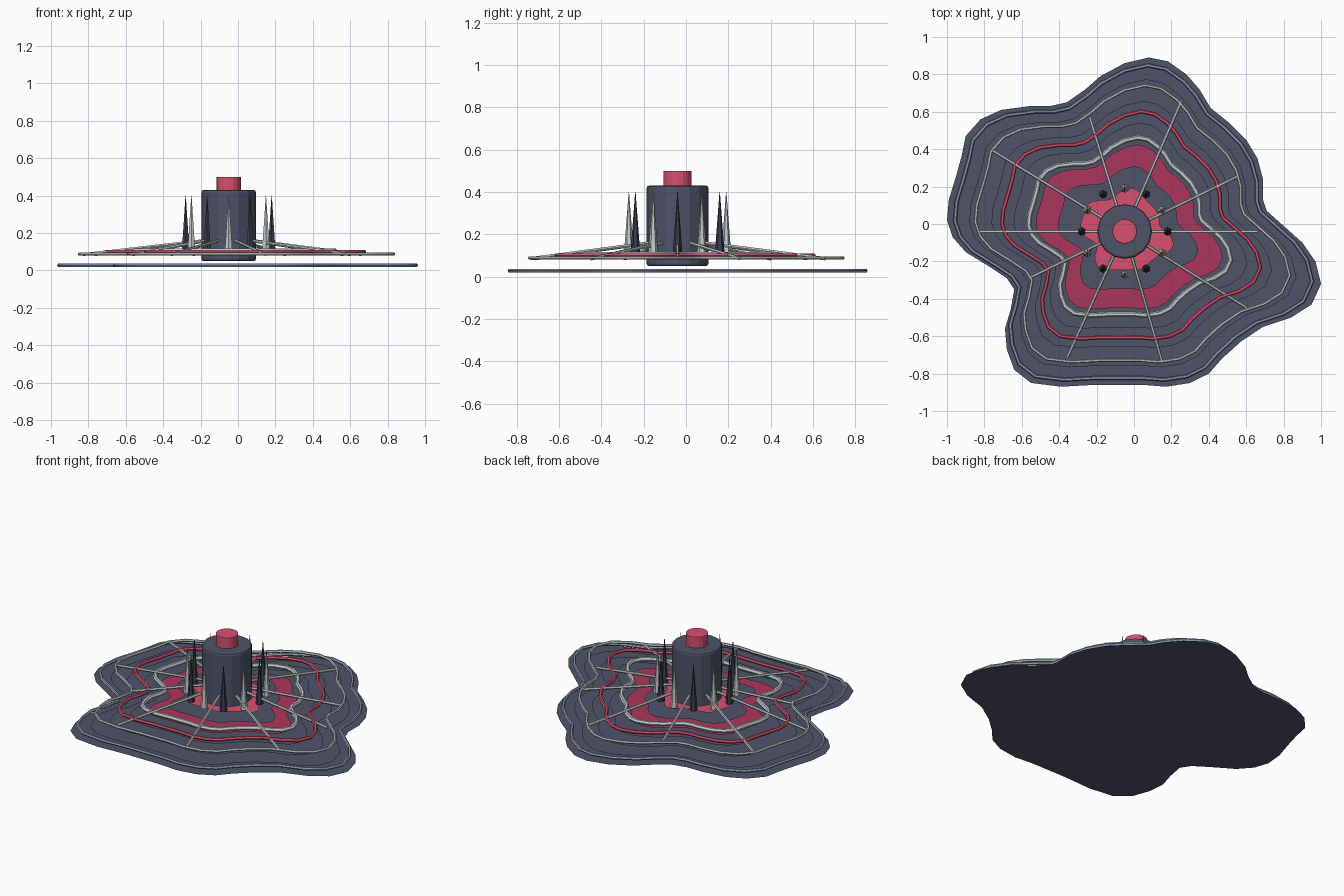
import bpy, bmesh, math
from mathutils import Vector

if "Cube" in bpy.data.objects:
    bpy.data.objects.remove(bpy.data.objects["Cube"])

HUB = Vector((-0.05, -0.04, 0))


def srgb(r, g, b):
    f = lambda c: (c / 255 / 12.92) if c < 11 else ((c / 255 + 0.055) / 1.055) ** 2.4
    return (f(r), f(g), f(b), 1)


def material(name, rgb):
    m = bpy.data.materials.new(name)
    m.diffuse_color = srgb(*rgb)
    m.use_nodes = True
    m.node_tree.nodes["Principled BSDF"].inputs["Base Color"].default_value = m.diffuse_color
    return m


SLATE = material("slate", (80, 83, 105))
CRIMSON = material("crimson", (172, 54, 92))
PINK = material("rose", (216, 80, 112))
GREY = material("pale grey", (198, 203, 203))
BLUE = material("steel blue", (150, 158, 188))
DARK = material("dark slate", (58, 60, 76))

# wavy outline around the hub, in hundredths
OUTLINE = [(13, 93), (23, 91), (33, 84), (40, 76), (46, 66), (56, 58), (65, 49), (71, 39),
           (74, 28), (74, 17), (76, 11), (85, 3), (95, -6), (102, -16), (105, -28),
           (100, -39), (89, -46), (74, -51), (62, -59), (52, -68), (45, -76), (35, -81),
           (22, -83), (10, -82), (-2, -82), (-16, -82), (-34, -83), (-50, -81),
           (-59, -74), (-63, -63), (-64, -52), (-61, -42), (-59, -31), (-63, -25),
           (-72, -19), (-85, -11), (-92, -3), (-95, 6), (-94, 17), (-90, 30), (-87, 41),
           (-85, 51), (-77, 60), (-66, 65), (-51, 67), (-40, 67), (-31, 69), (-21, 76),
           (-13, 83), (0, 90)]


def contour(scale, z):
    return [HUB + Vector((x * scale / 100, y * scale / 100, z)) for x, y in OUTLINE]


def finish(bm, name, mat):
    me = bpy.data.meshes.new(name)
    bm.to_mesh(me)
    bm.free()
    ob = bpy.data.objects.new(name, me)
    bpy.context.collection.objects.link(ob)
    me.materials.append(mat)
    return ob


def activate(ob):
    bpy.ops.object.select_all(action='DESELECT')
    ob.select_set(True)
    bpy.context.view_layer.objects.active = ob


def sheet(name, scale, z, mat):
    bm = bmesh.new()
    face = bm.faces.new([bm.verts.new(p) for p in contour(scale, z)])
    face.normal_update()
    if face.normal.z < 0:
        face.normal_flip()
    finish(bm, name, mat)


def tube(name, points, radius, mat, cyclic):
    cu = bpy.data.curves.new(name, 'CURVE')
    cu.dimensions = '3D'
    cu.bevel_depth = radius
    cu.bevel_resolution = 1
    cu.use_fill_caps = True
    sp = cu.splines.new('POLY')
    sp.points.add(len(points) - 1)
    for q, p in zip(sp.points, points):
        q.co = (*p, 1)
    sp.use_cyclic_u = cyclic
    cu.materials.append(mat)
    ob = bpy.data.objects.new(name, cu)
    bpy.context.collection.objects.link(ob)
    activate(ob)
    bpy.ops.object.convert(target='MESH')
    bpy.ops.object.shade_smooth_by_angle(angle=math.radians(50))


def cone(name, pos, z0, z1, r0, r1, sides, mat, bevel=0):
    bm = bmesh.new()
    bmesh.ops.create_cone(bm, cap_ends=True, segments=sides, radius1=r0, radius2=r1,
                          depth=z1 - z0)
    bmesh.ops.translate(bm, verts=bm.verts, vec=pos + Vector((0, 0, (z0 + z1) / 2)))
    if bevel:
        rims = [e for e in bm.edges if abs(e.verts[0].co.z - e.verts[1].co.z) < 1e-4]
        bmesh.ops.bevel(bm, geom=rims, offset=bevel, segments=2, affect='EDGES', profile=0.5)
    return finish(bm, name, mat)


# terraced sheets rising towards the hub
fills = [SLATE, SLATE, SLATE, SLATE, CRIMSON, SLATE, PINK, SLATE]
for i, mat in enumerate(fills):
    sheet(f"terrace_{i + 1}", 1 - i / 8, i * 0.016, mat)

# contour rings
tube("rim_ring", contour(0.955, 0.028), 0.01, BLUE, True)
tube("outer_ring", contour(0.84, 0.088), 0.009, GREY, True)
tube("middle_ring", contour(0.69, 0.1), 0.011, PINK, True)
tube("inner_ring", contour(0.54, 0.105), 0.014, GREY, True)

# spokes from the tower to the outer ring: (degrees, length)
for a, r in [(0, .71), (26, .68), (66.5, .76), (107, .64), (148.5, .84), (180, .78),
             (206, .57), (245.5, .74), (286, .72), (328, .77)]:
    d = Vector((math.cos(math.radians(a)), math.sin(math.radians(a)), 0))
    tube("spoke", [HUB + d * 0.13 + Vector((0, 0, 0.16)),
                   HUB + d * r + Vector((0, 0, 0.085))], 0.009, GREY, False)

# central tower with cap
for ob in (cone("tower", HUB, 0.05, 0.43, 0.146, 0.146, 16, SLATE, 0.012),
           cone("tower_cap", HUB, 0.42, 0.5, 0.066, 0.066, 16, PINK, 0.004)):
    activate(ob)
    bpy.ops.object.shade_smooth_by_angle(angle=math.radians(20))

# ring of spikes in alternating colours
for k in range(12):
    a = math.radians(30 * k)
    pos = HUB + Vector((math.cos(a), math.sin(a), 0)) * 0.23
    cone("spike", pos, 0.11, 0.4, 0.023, 0.001, 6, GREY if k % 2 else DARK)
